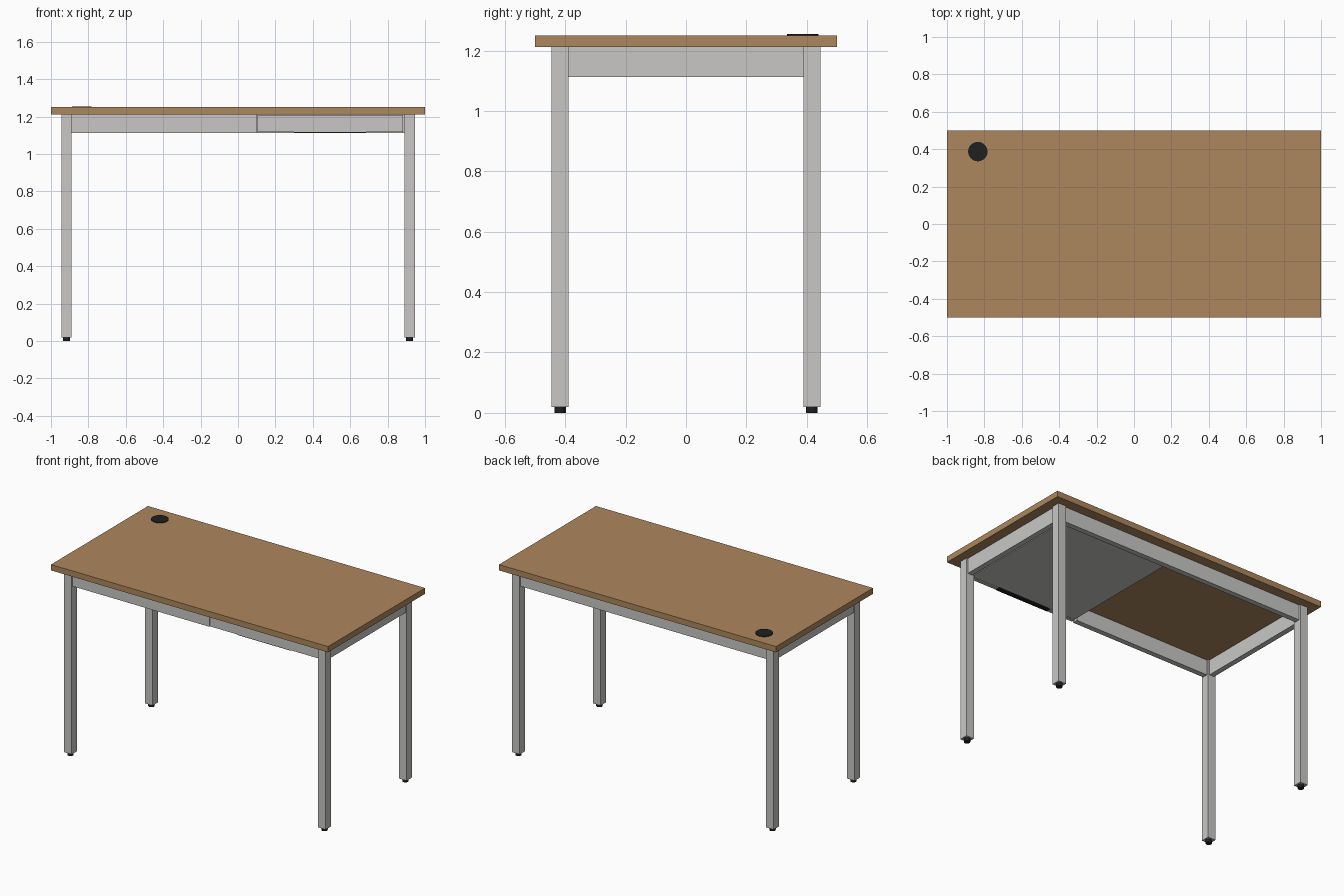
import bpy

cube = bpy.data.objects.get("Cube")
if cube:
    bpy.data.objects.remove(cube, do_unlink=True)


def material(name, color):
    mat = bpy.data.materials.new(name)
    mat.use_nodes = True
    mat.diffuse_color = (*color, 1)
    bsdf = next(n for n in mat.node_tree.nodes if n.type == 'BSDF_PRINCIPLED')
    bsdf.inputs["Base Color"].default_value = (*color, 1)
    return mat


wood = material("warm wood", (0.42, 0.245, 0.11))
metal = material("light grey metal", (0.58, 0.575, 0.56))
black = material("black plastic", (0.014, 0.014, 0.015))


def box(name, xs, ys, zs, mat):
    """Box spanning the given x, y and z ranges."""
    ranges = (xs, ys, zs)
    bpy.ops.mesh.primitive_cube_add(size=1, location=[(a + b) / 2 for a, b in ranges])
    obj = bpy.context.object
    obj.name = name
    obj.scale = [b - a for a, b in ranges]
    bpy.ops.object.transform_apply(location=False, rotation=False, scale=True)
    obj.data.materials.append(mat)
    return obj


def disc(name, x, y, zs, radius, sides, mat):
    """Upright cylinder spanning a z range."""
    bpy.ops.mesh.primitive_cylinder_add(vertices=sides, radius=radius,
                                        depth=zs[1] - zs[0],
                                        location=(x, y, sum(zs) / 2))
    obj = bpy.context.object
    obj.name = name
    obj.data.materials.append(mat)
    bpy.ops.object.shade_smooth_by_angle()
    return obj


TOP, UNDER, RAIL = 1.25, 1.212, 1.113   # heights of top, its underside, rail bottoms
LEG_X, LEG_Y, HALF = 0.917, 0.417, 0.028

# Tabletop and cable grommet
box("tabletop", (-1, 1), (-0.5, 0.5), (UNDER, TOP), wood)
disc("cable_grommet", -0.835, 0.387, (TOP - 0.01, TOP + 0.004), 0.052, 32, black)

# Legs with levelling feet
for sx, side in ((-1, "right"), (1, "left")):
    for sy, end in ((-1, "front"), (1, "back")):
        x, y = sx * LEG_X, sy * LEG_Y
        box(f"{end}_{side}_leg", (x - HALF, x + HALF), (y - HALF, y + HALF),
            (0.02, UNDER), metal)
        disc(f"{end}_{side}_foot", x, y, (0, 0.021), 0.019, 16, black)

# Rails between the legs, set slightly in from the leg faces
IN_X, IN_Y = LEG_X - HALF, LEG_Y - HALF
zs = (RAIL, UNDER)
box("back_rail", (-IN_X, IN_X), (0.4, 0.435), zs, metal)
box("front_rail", (-IN_X, 0.098), (-0.435, -0.4), zs, metal)
for sx, side in ((-1, "right"), (1, "left")):
    xs = sorted((sx * 0.9, sx * 0.935))
    box(f"{side}_rail", xs, (-IN_Y, IN_Y), zs, metal)

# Drawer: front panel, body and pull strip under the front
box("drawer_front", (0.104, 0.882), (-0.437, -0.415), (1.118, UNDER - 0.003), metal)
box("drawer_body", (0.104, 0.882), (-0.42, 0.398), (1.123, UNDER - 0.003), metal)
box("drawer_pull", (0.3, 0.685), (-0.432, -0.405), (1.112, 1.12), black)
